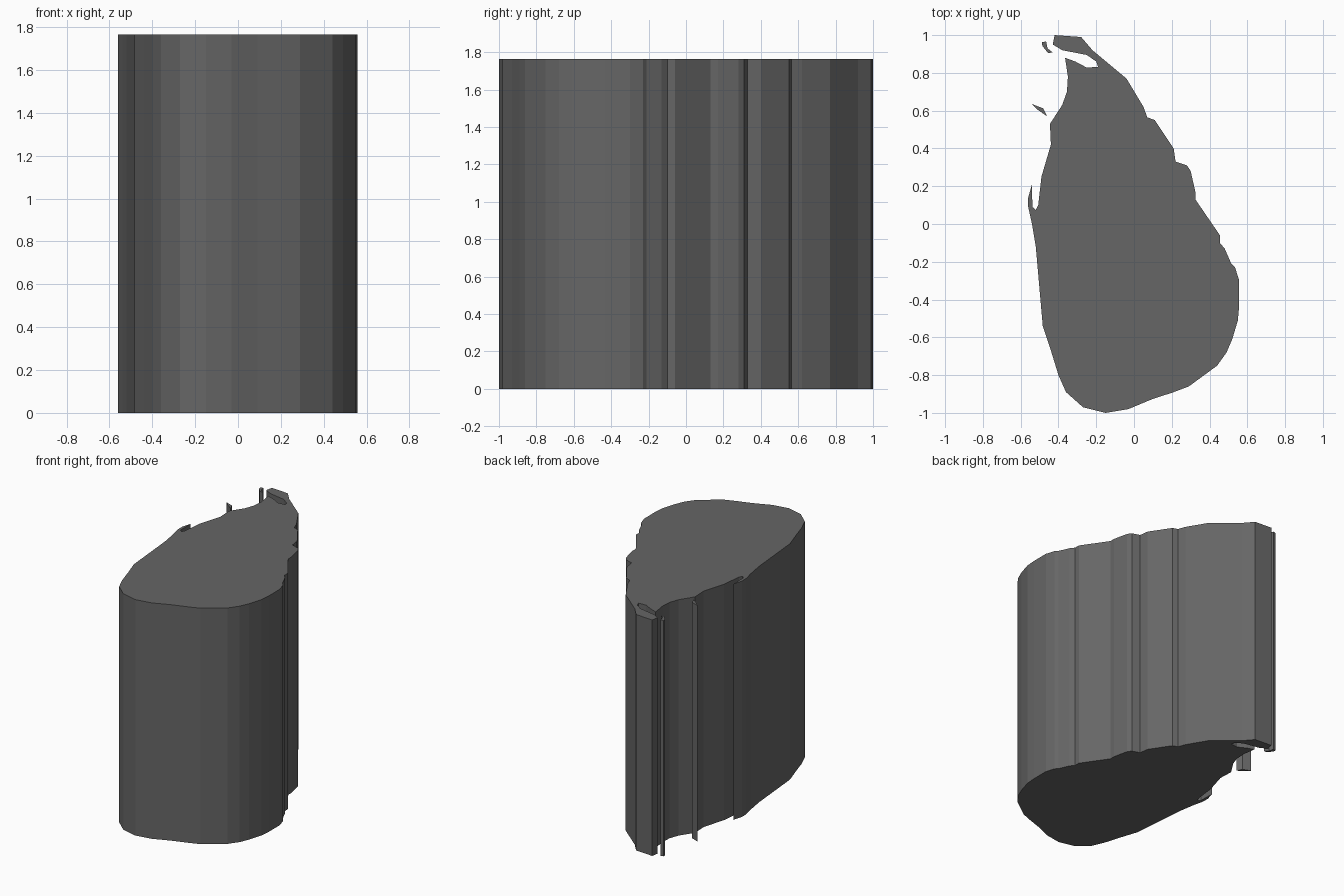
import bpy, bmesh

if "Cube" in bpy.data.objects:
    bpy.data.objects.remove(bpy.data.objects["Cube"])

HEIGHT = 1.765

# Dark grey for every part
dark = bpy.data.materials.new("dark_grey")
dark.diffuse_color = (.133, .133, .133, 1)
dark.use_nodes = True
dark.node_tree.nodes["Principled BSDF"].inputs["Base Color"].default_value = dark.diffuse_color

def extruded(name, outline):
    """Flat-faced prism from a ground-plane outline."""
    bm = bmesh.new()
    base = bm.faces.new([bm.verts.new((x, y, 0)) for x, y in outline])
    top = bmesh.ops.extrude_face_region(bm, geom=[base], use_keep_orig=True)["geom"]
    bmesh.ops.translate(bm, vec=(0, 0, HEIGHT),
                        verts=[g for g in top if isinstance(g, bmesh.types.BMVert)])
    bmesh.ops.recalc_face_normals(bm, faces=bm.faces[:])
    mesh = bpy.data.meshes.new(name)
    bm.to_mesh(mesh)
    bm.free()
    mesh.materials.append(dark)
    obj = bpy.data.objects.new(name, mesh)
    bpy.context.collection.objects.link(obj)
    return obj

# Northern hook with the inlet under it
north = [(-.365, .88), (-.31, .86), (-.25, .828), (-.19, .832), (-.20, .86),
         (-.25, .895), (-.38, .92), (-.43, .95), (-.42, 1.0), (-.28, .99), (-.22, .92)]
# Right side, top to bottom
right = [(-.04, .77), (.05, .62), (.07, .565), (.11, .55), (.21, .40), (.22, .33),
         (.28, .31), (.30, .28), (.325, .17), (.325, .13), (.455, -.06), (.455, -.10),
         (.48, -.13), (.515, -.21), (.535, -.23), (.557, -.30), (.557, -.43),
         (.55, -.51), (.52, -.61), (.49, -.68), (.44, -.75)]
# Rounded bottom end
south = [(.29, -.86), (.21, -.89), (.09, -.93), (-.03, -.98), (-.15, -1.0),
         (-.27, -.97), (-.36, -.89), (-.40, -.80)]
# Left side with its thin spit, bottom to top
left = [(-.44, -.67), (-.483, -.54), (-.52, -.12), (-.54, 0), (-.56, .09), (-.56, .14),
        (-.54, .21), (-.538, .09), (-.52, .075), (-.507, .10), (-.49, .25),
        (-.44, .42), (-.445, .53), (-.38, .63), (-.355, .70), (-.35, .78)]
extruded("main_block", north + right + south + left)

# Separate slivers off the left side
extruded("middle_sliver", [(-.54, .635), (-.48, .612), (-.46, .57), (-.51, .605)])
extruded("upper_sliver", [(-.488, .962), (-.465, .967), (-.458, .93), (-.43, .908),
                          (-.455, .905), (-.485, .942)])
